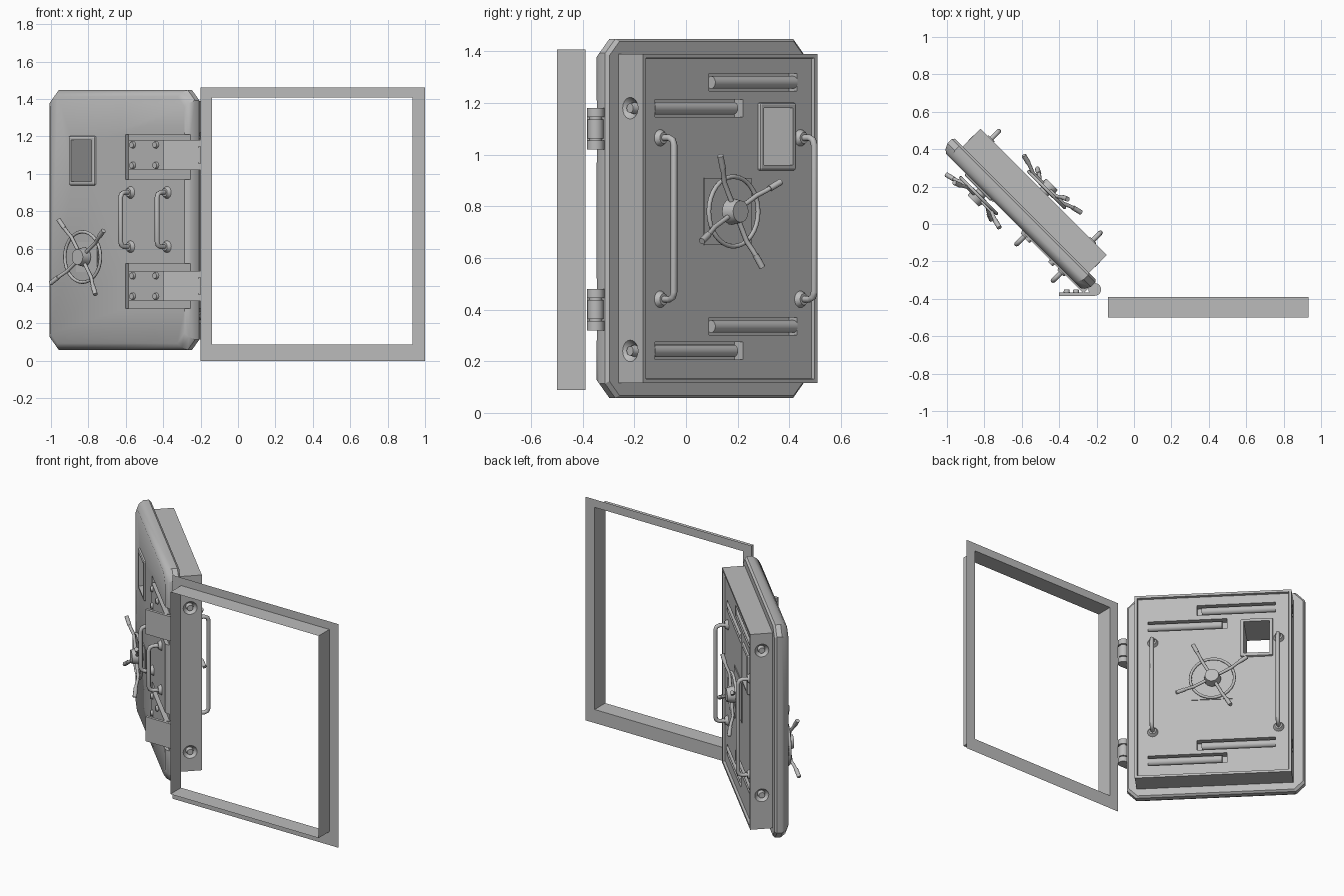
import bpy, bmesh, math
from mathutils import Matrix, Vector

if "Cube" in bpy.data.objects:
    bpy.data.objects.remove(bpy.data.objects["Cube"], do_unlink=True)

steel = bpy.data.materials.new("grey_steel")
steel.use_nodes = True
GREY = (0.5, 0.5, 0.5, 1)
steel.diffuse_color = GREY
steel.node_tree.nodes["Principled BSDF"].inputs["Base Color"].default_value = GREY

SWING = -math.pi / 4            # the open door, local axes: x width, y depth, z up
FRONT, BACK = -0.445, -0.235    # depth of the door's two faces


def finish(name, bm, swing=True):
    me = bpy.data.meshes.new(name)
    bmesh.ops.recalc_face_normals(bm, faces=bm.faces)
    bm.to_mesh(me)
    bm.free()
    return add(name, me, swing)


def add(name, me, swing=True):
    ob = bpy.data.objects.new(name, me)
    bpy.context.collection.objects.link(ob)
    me.materials.clear()
    me.materials.append(steel)
    if swing:
        ob.rotation_euler.z = SWING
    return ob


def smooth(ob, angle=35):
    bpy.ops.object.select_all(action='DESELECT')
    ob.select_set(True)
    bpy.context.view_layer.objects.active = ob
    bpy.ops.object.shade_smooth_by_angle(angle=math.radians(angle))
    return ob


def box(name, lo, hi, swing=True, bevel=0):
    lo, hi = Vector(lo), Vector(hi)
    bm = bmesh.new()
    bmesh.ops.create_cube(bm, size=1, matrix=Matrix.Translation((lo + hi) / 2)
                          @ Matrix.Diagonal((*(hi - lo), 1)))
    if bevel:
        bmesh.ops.bevel(bm, geom=bm.edges[:], offset=bevel, segments=2,
                        profile=0.5, affect='EDGES')
    return finish(name, bm, swing)


def rod(name, a, b, r1, r2=None, swing=True, sides=20):
    a, b = Vector(a), Vector(b)
    turn = (b - a).to_track_quat('Z', 'Y').to_matrix().to_4x4()
    bm = bmesh.new()
    bmesh.ops.create_cone(bm, cap_ends=True, segments=sides, radius1=r1,
                          radius2=r1 if r2 is None else r2, depth=(b - a).length,
                          matrix=Matrix.Translation((a + b) / 2) @ turn)
    return smooth(finish(name, bm, swing))


def tube(name, pts, r, cyclic=False):
    cu = bpy.data.curves.new(name, 'CURVE')
    cu.dimensions = '3D'
    cu.bevel_depth, cu.bevel_resolution, cu.use_fill_caps = r, 2, True
    sp = cu.splines.new('POLY')
    sp.points.add(len(pts) - 1)
    for p, co in zip(sp.points, pts):
        p.co = (*co, 1)
    sp.use_cyclic_u = cyclic
    tmp = bpy.data.objects.new("path", cu)
    bpy.context.collection.objects.link(tmp)
    bpy.context.view_layer.update()
    me = bpy.data.meshes.new_from_object(tmp.evaluated_get(bpy.context.evaluated_depsgraph_get()))
    bpy.data.objects.remove(tmp)
    ob = add(name, me)
    return smooth(ob, 50)


def cut(ob, cutters):
    for c in cutters:
        m = ob.modifiers.new("cut", 'BOOLEAN')
        m.object, m.operation, m.solver = c, 'DIFFERENCE', 'EXACT'
    bpy.context.view_layer.update()
    me = bpy.data.meshes.new_from_object(ob.evaluated_get(bpy.context.evaluated_depsgraph_get()))
    ob.modifiers.clear()
    ob.data = me


def loft(bm, rings):
    loops = [[bm.verts.new(p) for p in ring] for ring in rings]
    for a, b in zip(loops, loops[1:]):
        for i in range(len(a)):
            j = (i + 1) % len(a)
            bm.faces.new((a[i], a[j], b[j], b[i]))
    return loops


# Door frame: a thin sleeve with a flange around its rear edge
def rect(x0, x1, z0, z1, y):
    return [(x0, y, z0), (x1, y, z0), (x1, y, z1), (x0, y, z1)]


bm = bmesh.new()
loft(bm, [rect(-0.2, 1, 0, 1.46, -0.39), rect(-0.138, 0.933, 0.088, 1.408, -0.39),
          rect(-0.138, 0.933, 0.088, 1.408, -0.5)])
finish("door_frame", bm, swing=False)


# Outer door slab: clipped corners and a chamfered front edge
def outline(inset, y, clip=0.055):
    x0, x1, z0, z1 = -1.01 + inset, 0.075 - inset, 0.058 + inset, 1.448 - inset
    return [(x0 + clip, y, z0), (x1 - clip, y, z0), (x1, y, z0 + clip), (x1, y, z1 - clip),
            (x1 - clip, y, z1), (x0 + clip, y, z1), (x0, y, z1 - clip), (x0, y, z0 + clip)]


bm = bmesh.new()
loops = loft(bm, [outline(0.01, -0.355), outline(0, -0.368), outline(0, -0.4),
                  outline(0.015, -0.43), outline(0.035, FRONT)])
bm.faces.new(loops[0])
bm.faces.new(loops[-1])
slab = finish("door_slab", bm)

# Inner door block with a recessed panel inside a raised rim
block = box("door_block", (-0.94, -0.37, 0.115), (0.015, -0.22, 1.39))
bm = bmesh.new()
bm.from_mesh(block.data)
rear = [f for f in bm.faces if f.normal.y > 0.9]
bmesh.ops.inset_region(bm, faces=rear, thickness=0.022)
bmesh.ops.inset_region(bm, faces=rear, thickness=0.004, depth=-0.015)
bm.to_mesh(block.data)
bm.free()

# Window, hinge recesses, bolt slots and bolt sockets
hole = box("window_cutter", (-0.806, -0.6, 0.96), (-0.649, 0, 1.18))
sleeve = box("window_surround", (-0.828, FRONT - 0.012, 0.938),
             (-0.628, BACK + 0.014, 1.202), bevel=0.01)
recesses = [box("recess_cutter", (-0.405, -0.6, z - 0.12), (0.2, FRONT + 0.022, z + 0.12))
            for z in (0.4, 1.09)]
slots, sockets = [], []
for z, x0, x1 in ((0.24, -0.546, -0.065), (1.18, -0.546, -0.065),
                  (0.335, -0.843, -0.362), (1.28, -0.843, -0.362)):
    slots.append(box("slot_cutter", (x0, BACK - 0.045, z - 0.034), (x1, 0, z + 0.034)))
    hinge_side = x1 > -0.1
    end = 0.015 if hinge_side else -0.94
    out = 1 if hinge_side else -1
    sockets.append(rod("socket_cutter", (end - out * 0.025, -0.29, z),
                       (end + out * 0.005, -0.29, z), 0.022, 0.046))
    rod("bolt_end", (end - out * 0.03, -0.29, z), (end + out * 0.002, -0.29, z), 0.024, 0.018)
    a, b = (x0 + 0.03, x1) if hinge_side else (x0, x1 - 0.03)
    rod("locking_bolt", (a, BACK - 0.02, z), (b, BACK - 0.02, z), 0.024)
cut(slab, [hole] + recesses)
cut(block, [hole] + slots + sockets)
cut(sleeve, [hole])
for c in [hole] + recesses + slots + sockets:
    bpy.data.objects.remove(c)
smooth(slab, 30)


# Handwheels: ring, hub and four bent spokes
def wheel(side, x, z, face, out, turn, plate):
    def at(r, a, d):
        return (x + r * math.cos(a), face + out * d, z + r * math.sin(a))
    ys = sorted((face - out * 0.004, face + out * 0.005))
    box(side + "_wheel_plate", (x - plate, ys[0], z - plate), (x + plate, ys[1], z + plate))
    rod(side + "_wheel_shaft", at(0, 0, 0), at(0, 0, 0.05), 0.03)
    rod(side + "_wheel_hub", at(0, 0, 0.025), at(0, 0, 0.075), 0.052, 0.042)
    tube(side + "_wheel_ring", [at(0.135, math.tau * i / 32, 0.035) for i in range(32)],
         0.009, True)
    for k in range(4):
        a = math.radians(turn + 90 * k)
        tube(side + "_wheel_spoke", [at(0.02, a, 0.045), at(0.13, a, 0.045),
                                     at(0.17, a, 0.06), at(0.2, a, 0.068)], 0.01)
        tube(side + "_wheel_grip", [at(0.19, a, 0.066), at(0.245, a, 0.078)], 0.013)


wheel("front", -0.695, 0.555, FRONT, -1, 35, 0.08)
wheel("back", -0.46, 0.78, BACK, 1, 62, 0.13)


# Pull handles: a bent bar on two round feet
def handle(side, x, z0, z1, face, out):
    d = [(0, 0), (0.05, 0), (0.068, 0.008), (0.075, 0.028)]
    pts = [(x, face + out * p, z0 + q) for p, q in d]
    pts += [(x, face + out * p, z1 - q) for p, q in reversed(d)]
    tube(side + "_handle", pts, 0.013)
    for z in (z0, z1):
        rod(side + "_handle_foot", (x, face - out * 0.003, z),
            (x, face + out * 0.02, z), 0.034, 0.022)


for x in (-0.368, -0.092):
    handle("front", x, 0.61, 0.9, FRONT, -1)
for x in (-0.094, -0.862):
    handle("back", x, 0.44, 1.065, BACK, 1)

# Hinges: door leaf, frame leaf, barrel and bolt heads
PX, PY = -0.21, -0.35
for z in (0.4, 1.1):
    box("hinge_door_leaf", (-0.375, FRONT - 0.008, z - 0.078), (0.07, FRONT + 0.03, z + 0.078))
    for x in (-0.34, -0.165):
        for dz in (-0.055, 0.055):
            rod("hinge_bolt", (x, FRONT, z + dz), (x, FRONT - 0.022, z + dz), 0.021, 0.016)
    box("hinge_frame_leaf", (-0.4, -0.384, z - 0.08), (PX, -0.366, z + 0.08), False)
    for x in (-0.36, -0.31):
        for dz in (-0.055, 0.055):
            rod("frame_leaf_bolt", (x, -0.37, z + dz), (x, -0.35, z + dz), 0.018, 0.014, False)
    rod("hinge_pin", (PX, PY, z - 0.08), (PX, PY, z + 0.08), 0.024, swing=False)
    for a, b, r in ((-0.08, -0.045, 0.034), (-0.037, 0.037, 0.031), (0.045, 0.08, 0.034)):
        rod("hinge_knuckle", (PX, PY, z + a), (PX, PY, z + b), r, swing=False)
